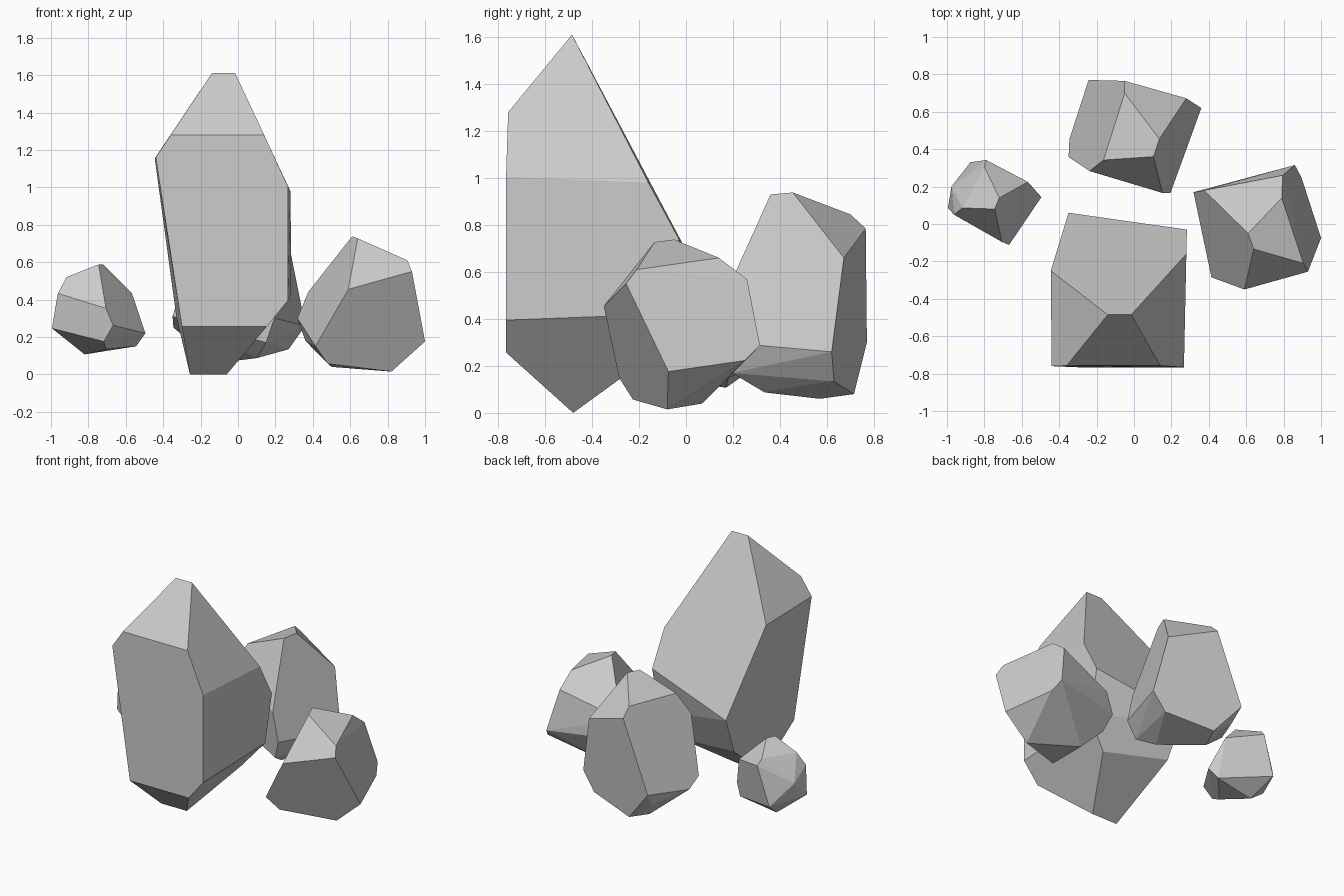
import bpy, bmesh
from math import radians


def rock(name, corners):
    """Faceted rock: convex hull of its corner points, near-flat triangles merged."""
    bm = bmesh.new()
    for co in corners:
        bm.verts.new(co)
    hull = bmesh.ops.convex_hull(bm, input=bm.verts[:])
    loose = {g for g in hull["geom_interior"] + hull["geom_unused"]
             if isinstance(g, bmesh.types.BMVert)}
    bmesh.ops.delete(bm, geom=list(loose), context='VERTS')
    bmesh.ops.dissolve_limit(bm, angle_limit=radians(5), verts=bm.verts[:], edges=bm.edges[:])
    bmesh.ops.recalc_face_normals(bm, faces=bm.faces[:])
    me = bpy.data.meshes.new(name)
    bm.to_mesh(me)
    bm.free()
    ob = bpy.data.objects.new(name, me)
    bpy.context.collection.objects.link(ob)
    return ob


# tall front rock: top ridge, shoulders, lower corners, bottom ridge
rock("tall_rock", [
    (-.14, -.485, 1.61), (-.015, -.485, 1.61), (-.36, -.757, 1.28), (.14, -.757, 1.28),
    (-.44, -.76, 1.16), (-.445, -.25, 1.155), (.267, -.766, 1.005), (.28, -.16, .98),
    (.283, -.03, .74), (-.35, .06, .58), (.267, -.766, .395), (.28, -.10, .42),
    (.155, -.766, .257), (-.30, -.766, .257), (-.33, -.06, .31), (.13, -.15, .24),
    (-.257, -.48, 0), (-.06, -.48, 0)])

# rock on the right
rock("right_rock", [
    (.64, -.134, .727), (.61, -.05, .738), (.905, -.21, .61), (.79, .14, .66),
    (.93, -.255, .55), (.59, -.35, .455), (.795, .26, .568), (.375, .18, .44),
    (.318, .17, .30), (.86, .315, .287), (.895, .25, .223), (1.0, -.075, .176),
    (.36, .12, .18), (.414, -.285, .15), (.48, -.226, .057), (.50, .07, .04),
    (.82, -.08, .015)])

# rock at the back
rock("back_rock", [
    (.104, .36, .93), (.136, .455, .938), (-.05, .70, .845), (-.163, .342, .83),
    (-.05, .765, .785), (-.238, .283, .69), (.28, .672, .66), (.152, .166, .50),
    (-.35, .358, .31), (-.345, .455, .25), (-.243, .77, .30), (.195, .166, .30),
    (.36, .62, .26), (.27, .63, .134), (-.22, .70, .20), (.15, .195, .17),
    (-.06, .715, .08), (.10, .335, .087), (-.116, .57, .06)])

# small rock on the left
rock("small_rock", [
    (-.745, .08, .588), (-.72, .14, .588), (-.80, .305, .53), (-.79, .342, .49),
    (-.917, .086, .52), (-.963, .05, .433), (-.567, .225, .433), (-.976, .20, .36),
    (-.706, -.096, .353), (-.668, -.112, .262), (-.995, .086, .246), (-.875, .33, .22),
    (-.495, .144, .22), (-.765, .264, .19), (-.717, -.08, .176), (-.545, .18, .15),
    (-.706, 0, .134), (-.82, .17, .107)])
